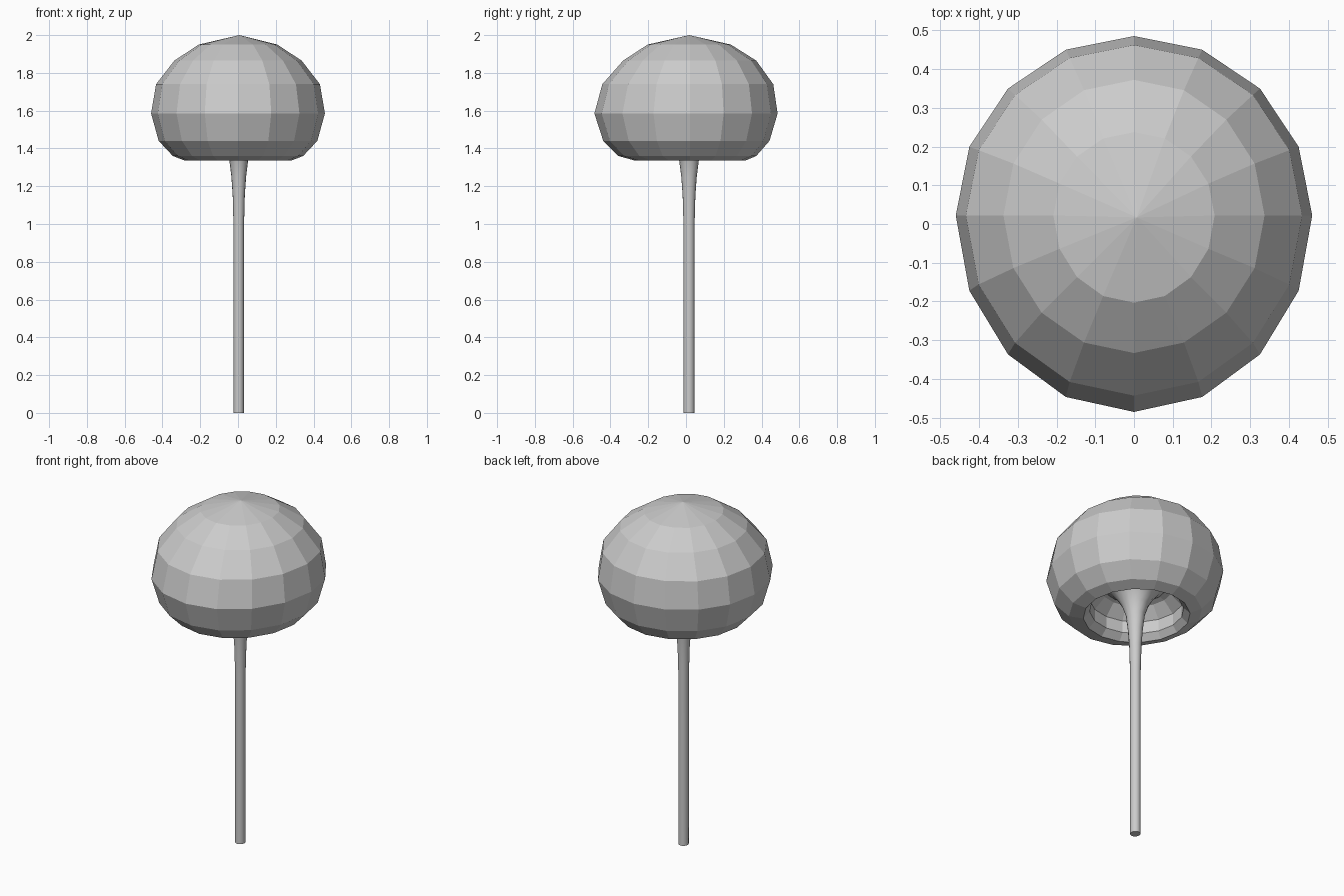
import bpy, bmesh
from math import sin, cos, pi

if "Cube" in bpy.data.objects:
    bpy.data.objects.remove(bpy.data.objects["Cube"])


def lathe(name, rings, sides, cx, cy, apex=None, cap_ends=False):
    """Loft slightly oval rings (z, half width x, front depth, back depth)."""
    bm = bmesh.new()
    loops = []
    for z, rx, front, back in rings:
        loop = []
        for i in range(sides):
            a = 2 * pi * i / sides
            ry = back if sin(a) > 0 else front
            loop.append(bm.verts.new((cx + rx * cos(a), cy + ry * sin(a), z)))
        loops.append(loop)
    for lo, hi in zip(loops, loops[1:]):
        for i in range(sides):
            j = (i + 1) % sides
            bm.faces.new((lo[i], lo[j], hi[j], hi[i]))
    if apex:
        tip = bm.verts.new(apex)
        top = loops[-1]
        for i in range(sides):
            bm.faces.new((top[i], top[(i + 1) % sides], tip))
    if cap_ends:
        bm.faces.new(loops[0][::-1])
    bmesh.ops.recalc_face_normals(bm, faces=bm.faces)
    mesh = bpy.data.meshes.new(name)
    bm.to_mesh(mesh)
    bm.free()
    obj = bpy.data.objects.new(name, mesh)
    bpy.context.collection.objects.link(obj)
    return obj


# Faceted cap: hollow underside, rolled lip, then the dome up to the tip
cap_rings = [
    (1.53, 0.10, 0.10, 0.10),
    (1.50, 0.19, 0.19, 0.19),
    (1.44, 0.25, 0.25, 0.25),
    (1.37, 0.25, 0.25, 0.25),
    (1.335, 0.28, 0.29, 0.29),
    (1.36, 0.345, 0.38, 0.35),
    (1.44, 0.42, 0.46, 0.42),
    (1.585, 0.46, 0.507, 0.463),
    (1.74, 0.434, 0.465, 0.44),
    (1.865, 0.337, 0.355, 0.35),
    (1.95, 0.208, 0.225, 0.215),
]
lathe("cap", cap_rings, 16, 0.0, 0.022, apex=(0.007, 0.017, 2.0))

# Slender stem flaring out into the hollow of the cap
stem_profile = [(0, 0.027), (1.0, 0.028), (1.15, 0.032), (1.25, 0.039),
                (1.34, 0.050), (1.40, 0.070), (1.45, 0.098),
                (1.49, 0.13), (1.515, 0.17)]
stem = lathe("stem", [(z, r, r * 1.05, r * 1.05) for z, r in stem_profile],
             16, 0.004, 0.016, cap_ends=True)
bpy.context.view_layer.objects.active = stem
stem.select_set(True)
bpy.ops.object.shade_smooth_by_angle(angle=0.7)
